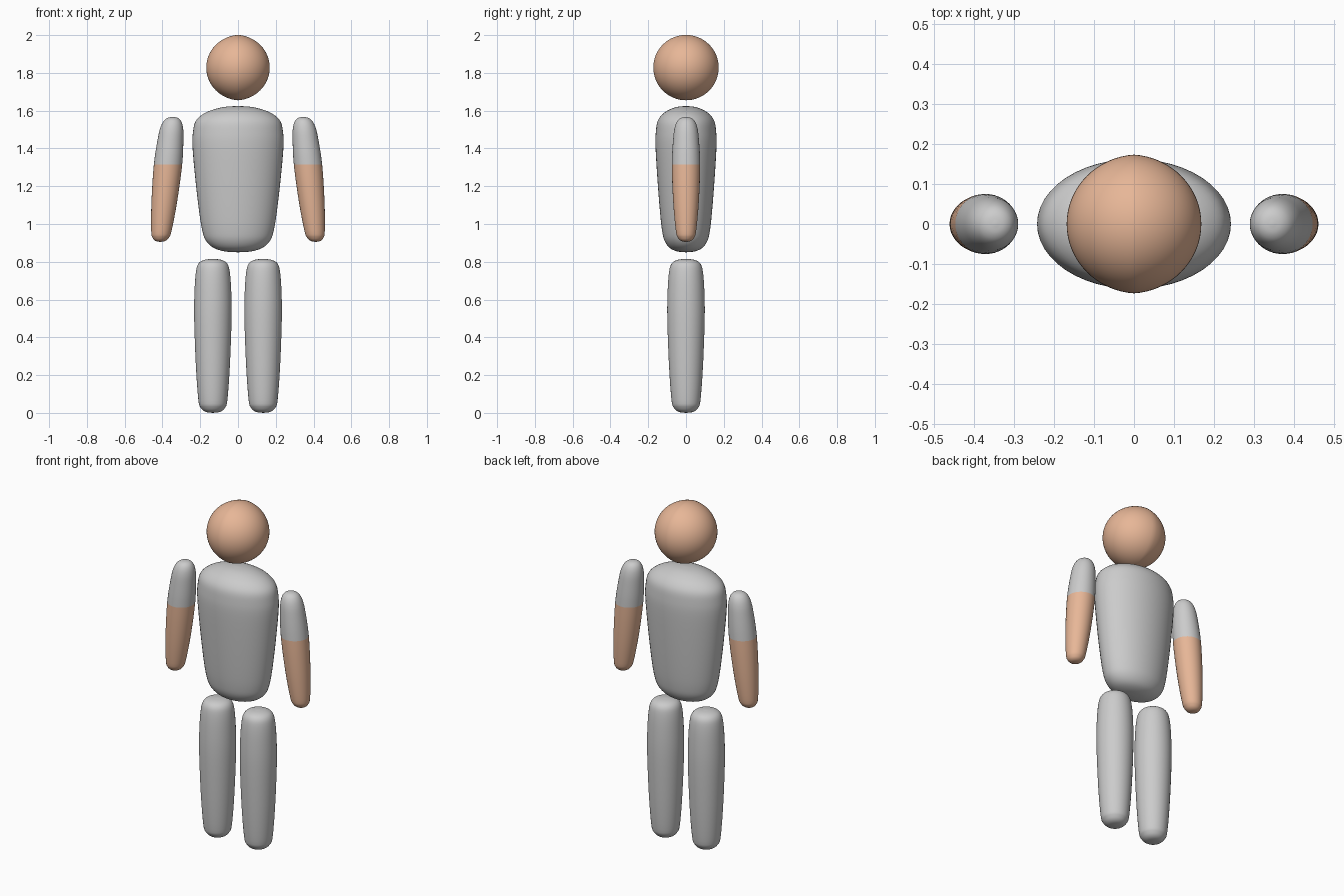
import bpy, bmesh, math
from mathutils import Vector

if "Cube" in bpy.data.objects:
    bpy.data.objects.remove(bpy.data.objects["Cube"])

skin = bpy.data.materials.new("skin")
skin.diffuse_color = (0.8, 0.47, 0.31, 1)
skin.use_nodes = True
skin.node_tree.nodes["Principled BSDF"].inputs["Base Color"].default_value = skin.diffuse_color


def smooth_profile(pts, steps=4):
    # Catmull-Rom through (radius, z, centre x) points
    p = [Vector(q) for q in pts]
    p = [p[0] * 2 - p[1]] + p + [p[-1] * 2 - p[-2]]
    out = []
    for a, b, c, d in zip(p, p[1:], p[2:], p[3:]):
        for i in range(steps):
            t = i / steps
            out.append(0.5 * (2 * b + (c - a) * t + (2 * a - 5 * b + 4 * c - d) * t**2
                              + (3 * b - a - 3 * c + d) * t**3))
    return out + [p[-2]]


def finish(name, bm, mat=None):
    bmesh.ops.remove_doubles(bm, verts=bm.verts, dist=1e-5)
    bmesh.ops.recalc_face_normals(bm, faces=bm.faces)
    for f in bm.faces:
        f.smooth = True
    me = bpy.data.meshes.new(name)
    bm.to_mesh(me)
    bm.free()
    if mat:
        me.materials.append(mat)
    ob = bpy.data.objects.new(name, me)
    bpy.context.collection.objects.link(ob)
    return ob


def body(name, rings, depth=1.0, mat=None, n=48):
    # stack of elliptical rings, pole rings collapse to a point
    bm = bmesh.new()
    loops = []
    for r, z, cx in rings:
        r = max(r, 0)
        loops.append([bm.verts.new((cx + r * math.cos(2 * math.pi * i / n),
                                    depth * r * math.sin(2 * math.pi * i / n), z))
                      for i in range(n)])
    for a, b in zip(loops, loops[1:]):
        for i in range(n):
            j = (i + 1) % n
            bm.faces.new((a[i], a[j], b[j], b[i]))
    return finish(name, bm, mat)


# head: ball with a faint ridge around the middle
bm = bmesh.new()
bmesh.ops.create_uvsphere(bm, u_segments=64, v_segments=32, radius=0.168)
for v in bm.verts:
    k = 1 + 0.03 * (1 - min(1, abs(v.co.x) / 0.168)) ** 2
    v.co.y *= k
    v.co.z = v.co.z * k + 1.828
finish("head", bm, skin)

# torso
torso = [(0, .85), (.07, .855), (.13, .874), (.17, .912), (.189, .965), (.205, 1.06), (.225, 1.23),
         (.241, 1.41), (.238, 1.49), (.224, 1.545), (.185, 1.582), (.13, 1.606), (.07, 1.62), (0, 1.625)]
body("torso", smooth_profile([(r, z, 0) for r, z in torso]), 0.67)

# legs and arms, mirrored
leg = [(0, 0), (.04, .006), (.065, .028), (.077, .07), (.09, .25), (.099, .5), (.097, .65),
       (.089, .75), (.075, .792), (.045, .81), (0, .816)]
arm = [(0, .905), (.025, .91), (.043, .927), (.054, .965), (.068, 1.12), (.075, 1.315),
       (.068, 1.45), (.06, 1.51), (.046, 1.545), (.026, 1.562), (0, 1.567)]
for side, s in (("left", 1), ("right", -1)):
    body(side + "_leg", smooth_profile([(r, z, s * .133) for r, z in leg]))
    rings = smooth_profile([(r, z, s * (.352 + .1 * (1.5 - z))) for r, z in arm])
    cut = 5 * 4  # ring where the sleeve ends
    body(side + "_forearm", rings[:cut + 1], mat=skin)
    body(side + "_sleeve", rings[cut:])
